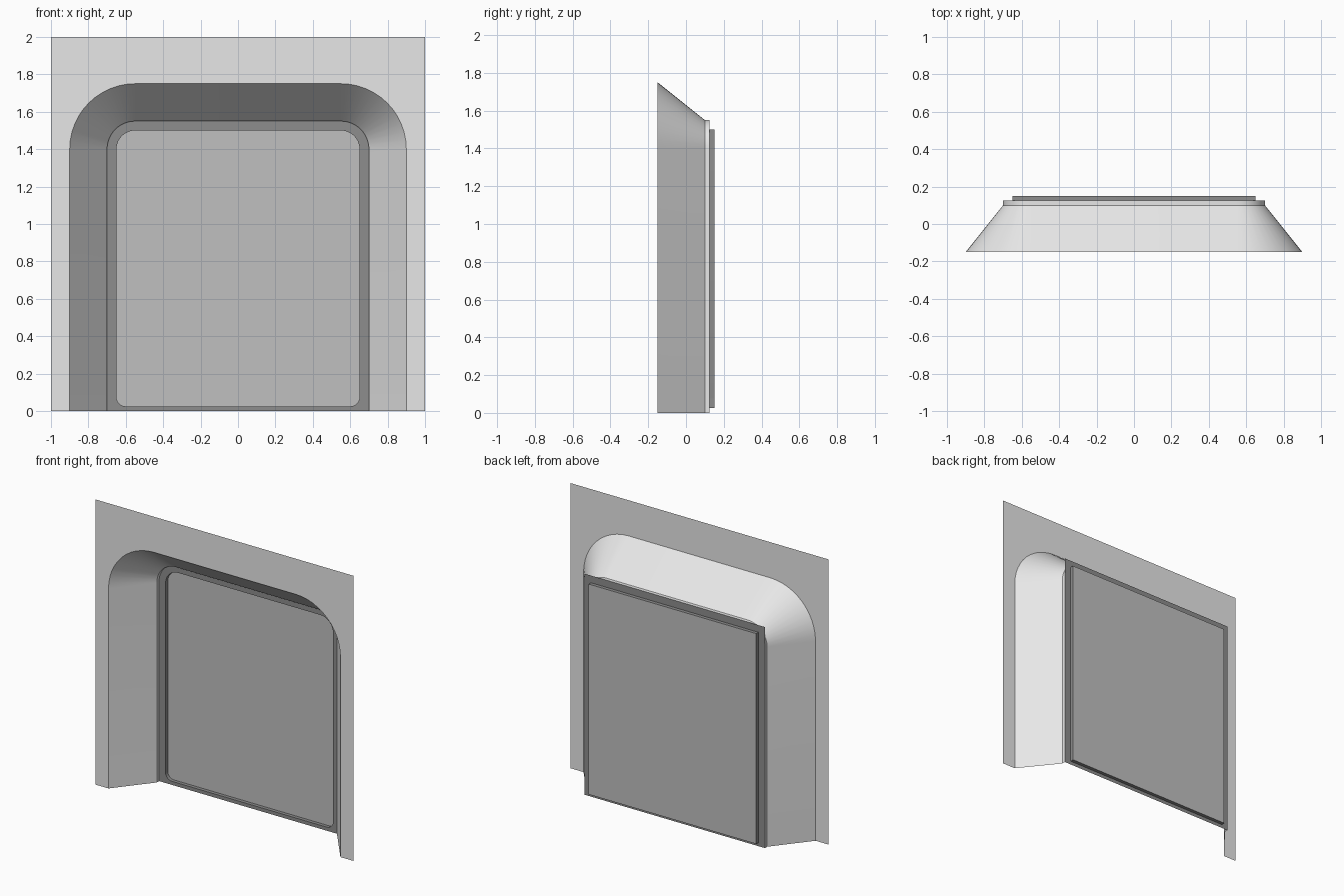
import bpy, bmesh
from math import sin, cos, radians, pi
from mathutils import Vector

if "Cube" in bpy.data.objects:
    bpy.data.objects.remove(bpy.data.objects["Cube"], do_unlink=True)

# Key depths and the shared centre of the rounded top corners
WALL_Y, BEND_Y, FRAME_Y, PANEL_Y = -0.15, 0.10, 0.125, 0.15
CORNER_X, CORNER_Z = 0.55, 1.40
SILL_Z = 0.025


def material(name, grey):
    m = bpy.data.materials.new(name)
    colour = (grey, grey, grey, 1)
    m.use_nodes = True
    m.diffuse_color = colour
    m.node_tree.nodes["Principled BSDF"].inputs["Base Color"].default_value = colour
    return m


plaster = material("light plaster", 0.80)
panel_grey = material("mid grey panel", 0.53)
frame_grey = material("dark grey frame", 0.27)


def arc(cx, cz, r, start, end, steps=12):
    angles = [radians(start + (end - start) * i / steps) for i in range(steps + 1)]
    return [(cx + r * cos(a), cz + r * sin(a)) for a in angles]


def arch(r):
    """Open arch outline from the left foot, over the top, to the right foot."""
    return ([(CORNER_X + r, 0)] + arc(CORNER_X, CORNER_Z, r, 0, 90)
            + arc(-CORNER_X, CORNER_Z, r, 90, 180) + [(-CORNER_X - r, 0)])


def rectangle(half, low, high):
    return [(half, low), (half, high), (-half, high), (-half, low)]


def finish(bm, name, mat, smooth=False):
    mesh = bpy.data.meshes.new(name)
    bm.to_mesh(mesh)
    bm.free()
    mesh.materials.append(mat)
    obj = bpy.data.objects.new(name, mesh)
    bpy.context.collection.objects.link(obj)
    if smooth:
        bpy.ops.object.select_all(action='DESELECT')
        obj.select_set(True)
        bpy.context.view_layer.objects.active = obj
        bpy.ops.object.shade_smooth_by_angle(angle=radians(30))
    return obj


def ring(bm, outline, y):
    return [bm.verts.new((x, y, z)) for x, z in outline]


def loft(bm, rings, closed=False):
    """Join neighbouring rings with quads."""
    for a, b in zip(rings, rings[1:]):
        n = len(a)
        for i in range(n if closed else n - 1):
            j = (i + 1) % n
            bm.faces.new((a[i], a[j], b[j], b[i]))


# Flat wall around the arched opening
bm = bmesh.new()
wall = bm.faces.new(ring(bm, arch(0.35) + [(-1, 0), (-1, 2), (1, 2), (1, 0)], WALL_Y))
wall.normal_update()
if wall.normal.y > 0:
    wall.normal_flip()
bmesh.ops.triangulate(bm, faces=[wall])
finish(bm, "wall", plaster)

# Splayed reveal narrowing to a short straight lip
bm = bmesh.new()
loft(bm, [ring(bm, arch(0.35), WALL_Y), ring(bm, arch(0.15), BEND_Y),
          ring(bm, arch(0.15), FRAME_Y)])
finish(bm, "splayed_reveal", plaster, smooth=True)

# Frame plate with square outside and rounded hole
hole = (arc(0.60, SILL_Z + 0.05, 0.05, -90, 0, 6) + arc(CORNER_X, CORNER_Z, 0.10, 0, 90)
        + arc(-CORNER_X, CORNER_Z, 0.10, 90, 180)
        + arc(-0.60, SILL_Z + 0.05, 0.05, 180, 270, 6))
bm = bmesh.new()
edges = []
for outline in (rectangle(0.70, 0, 1.55), hole):
    verts = ring(bm, outline, FRAME_Y)
    edges += [bm.edges.new((v, verts[i - 1])) for i, v in enumerate(verts)]
bmesh.ops.triangle_fill(bm, edges=edges, use_beauty=True, normal=Vector((0, -1, 0)))
finish(bm, "frame_plate", frame_grey)

# Rounded inner edge of the hole
bm = bmesh.new()
loft(bm, [ring(bm, hole, FRAME_Y), ring(bm, hole, PANEL_Y - 0.001)], closed=True)
finish(bm, "frame_inner_edge", frame_grey, smooth=True)

# Square casing behind the frame
bm = bmesh.new()
casing = rectangle(0.65, SILL_Z, 1.50)
loft(bm, [ring(bm, casing, PANEL_Y), ring(bm, casing, FRAME_Y)], closed=True)
finish(bm, "panel_casing", frame_grey)

# Flat panel closing the opening
bm = bmesh.new()
face = bm.faces.new(ring(bm, casing, PANEL_Y))
face.normal_update()
if face.normal.y > 0:
    face.normal_flip()
finish(bm, "panel", panel_grey)
